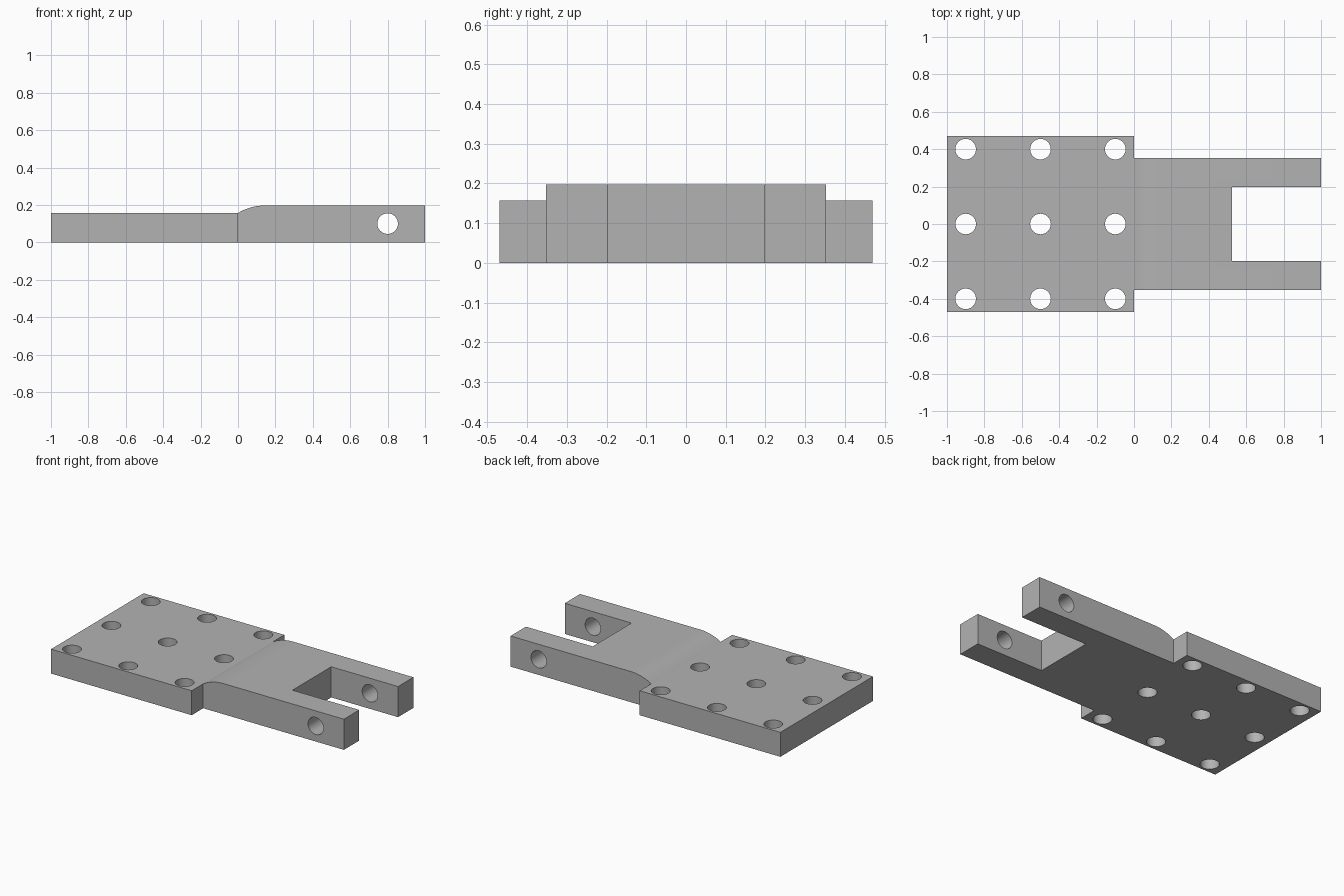
import bpy, bmesh, math
from mathutils import Matrix

cube = bpy.data.objects.get("Cube")
if cube:
    bpy.data.objects.remove(cube, do_unlink=True)

PLATE_TOP, ARM_TOP = 0.157, 0.197
PLATE_Y, ARM_Y, SLOT_Y = 0.47, 0.353, 0.197
SLOT_X, HOLE_R = 0.525, 0.055

gray = bpy.data.materials.new("plain_gray")
gray.use_nodes = True
color = (0.45, 0.45, 0.45, 1)
gray.diffuse_color = color
gray.node_tree.nodes["Principled BSDF"].inputs["Base Color"].default_value = color


def add_object(name, bm):
    bmesh.ops.recalc_face_normals(bm, faces=bm.faces)
    mesh = bpy.data.meshes.new(name)
    bm.to_mesh(mesh)
    bm.free()
    mesh.materials.append(gray)
    obj = bpy.data.objects.new(name, mesh)
    bpy.context.collection.objects.link(obj)
    return obj


def prism(name, points, direction):
    """Extrude a closed outline along a direction."""
    bm = bmesh.new()
    face = bm.faces.new([bm.verts.new(p) for p in points])
    ext = bmesh.ops.extrude_face_region(bm, geom=[face])["geom"]
    bmesh.ops.translate(bm, vec=direction,
                        verts=[v for v in ext if isinstance(v, bmesh.types.BMVert)])
    return add_object(name, bm)


# Bracket: wide plate, narrower arm and open fork
half = [(-1, PLATE_Y), (0, PLATE_Y), (0, ARM_Y), (1, ARM_Y), (1, SLOT_Y), (SLOT_X, SLOT_Y)]
outline = half + [(x, -y) for x, y in reversed(half)]
bracket = prism("fork_bracket", [(x, y, 0) for x, y in outline], (0, 0, ARM_TOP))

# Step cutter: lowers the plate and rounds the start of the arm
run, rise = 0.145, ARM_TOP - PLATE_TOP
radius = (run ** 2 + rise ** 2) / (2 * rise)
sweep = math.asin(run / radius)
steps = 12
arc = []
for i in range(steps + 1):
    a = sweep * (1 - i / steps)
    arc.append((run - radius * math.sin(a), ARM_TOP - radius * (1 - math.cos(a))))
profile = [(-1.2, PLATE_TOP)] + arc + [(run, 0.4), (-1.2, 0.4)]
cutters = [prism("step_cutter", [(x, -0.6, z) for x, z in profile], (0, 1.2, 0))]


# Hole cutters: a grid through the plate and one pin hole across the fork
def add_hole(bm, location, depth, rotation=Matrix()):
    bmesh.ops.create_cone(bm, cap_ends=True, segments=48, radius1=HOLE_R, radius2=HOLE_R,
                          depth=depth, matrix=Matrix.Translation(location) @ rotation)


bm = bmesh.new()
for x in (-0.9, -0.5, -0.1):
    for y in (-0.4, 0, 0.4):
        add_hole(bm, (x, y, 0.1), 0.6)
add_hole(bm, (0.8, 0, 0.1), 1.2, Matrix.Rotation(math.pi / 2, 4, 'X'))
cutters.append(add_object("hole_cutter", bm))

bpy.context.view_layer.objects.active = bracket
bracket.select_set(True)
for cutter in cutters:
    mod = bracket.modifiers.new(cutter.name, 'BOOLEAN')
    mod.operation, mod.solver, mod.object = 'DIFFERENCE', 'EXACT', cutter
    bpy.ops.object.modifier_apply(modifier=mod.name)
    bpy.data.objects.remove(cutter, do_unlink=True)

bpy.ops.object.shade_smooth_by_angle(angle=math.radians(25))
